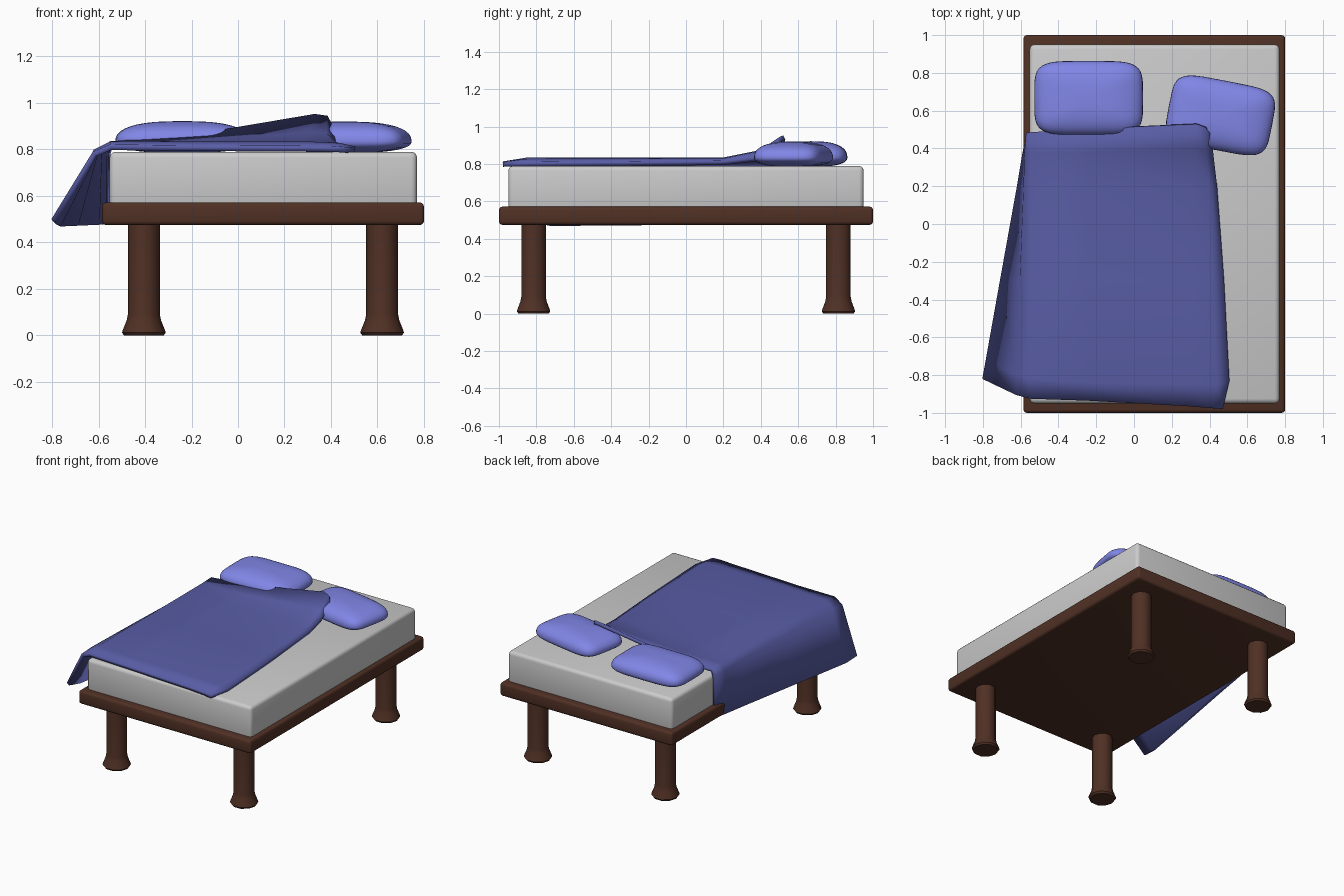
import bpy, bmesh
from math import sin, cos, pi, radians, copysign

if "Cube" in bpy.data.objects:
    bpy.data.objects.remove(bpy.data.objects["Cube"])


def material(name, rgb):
    m = bpy.data.materials.new(name)
    m.diffuse_color = (*rgb, 1)
    m.use_nodes = True
    m.node_tree.nodes["Principled BSDF"].inputs["Base Color"].default_value = m.diffuse_color
    return m


WOOD = material("dark_wood", (0.08, 0.03, 0.018))
SHEET = material("blanket_blue", (0.10, 0.11, 0.38))
PILLOW = material("pillow_blue", (0.22, 0.24, 0.80))


def finish(name, bm, mat=None, angle=40):
    mesh = bpy.data.meshes.new(name)
    bm.to_mesh(mesh)
    bm.free()
    ob = bpy.data.objects.new(name, mesh)
    bpy.context.collection.objects.link(ob)
    if mat:
        mesh.materials.append(mat)
    bpy.ops.object.select_all(action='DESELECT')
    ob.select_set(True)
    bpy.context.view_layer.objects.active = ob
    bpy.ops.object.shade_smooth_by_angle(angle=radians(angle))
    return ob


def rounded_box(name, lo, hi, bevel, mat=None):
    bm = bmesh.new()
    bmesh.ops.create_cube(bm, size=1)
    for v in bm.verts:
        v.co = [(a + b) / 2 + c * (b - a) for a, b, c in zip(lo, hi, v.co)]
    bmesh.ops.bevel(bm, geom=bm.edges[:], offset=bevel, segments=3,
                    profile=0.5, affect='EDGES')
    return finish(name, bm, mat)


def turned(name, x, y, profile, sides, mat):
    bm = bmesh.new()
    rings = [[bm.verts.new((x + r * cos(2 * pi * k / sides),
                            y + r * sin(2 * pi * k / sides), z))
              for k in range(sides)] for r, z in profile]
    for a, b in zip(rings, rings[1:]):
        for k in range(sides):
            n = (k + 1) % sides
            bm.faces.new((a[k], a[n], b[n], b[k]))
    bm.faces.new(rings[0][::-1])
    bm.faces.new(rings[-1])
    return finish(name, bm, mat)


def spow(v, e):
    return copysign(abs(v) ** e, v)


def pillow(name, loc, size, rot):
    # superellipsoid: squarish outline, domed top, flatter underside
    bm = bmesh.new()
    bmesh.ops.create_uvsphere(bm, u_segments=40, v_segments=20, radius=1)
    for v in bm.verts:
        x, y, z = v.co
        r = (x * x + y * y) ** 0.5
        cx, cy = (x / r, y / r) if r > 1e-6 else (0, 0)
        rr = r ** 0.75
        v.co = (size[0] * rr * spow(cx, 0.42), size[1] * rr * spow(cy, 0.42),
                spow(z, 0.85) * (size[2] if z > 0 else 0.05))
    ob = finish(name, bm, PILLOW, 80)
    ob.location = loc
    ob.rotation_euler[2] = radians(rot)


# bed frame and mattress
rounded_box("bed_frame", (-0.585, -1, 0.475), (0.80, 1, 0.572), 0.018, WOOD)
rounded_box("mattress", (-0.552, -0.95, 0.55), (0.77, 0.95, 0.79), 0.025)

# four turned legs with flared feet
LEG = [(0.085, 0), (0.094, 0.012), (0.090, 0.025), (0.074, 0.065),
       (0.069, 0.09), (0.069, 0.48)]
for side, x in (("left", -0.405), ("right", 0.62)):
    for end, y in (("front", -0.815), ("back", 0.815)):
        turned(f"{end}_{side}_leg", x, y, LEG, 10, WOOD)

# pillows
pillow("left_pillow", (-0.24, 0.667, 0.835), (0.288, 0.196, 0.087), 0)
pillow("right_pillow", (0.458, 0.575, 0.835), (0.278, 0.185, 0.085), -11)

# blanket: rows run from head to foot, columns from hanging edge to right edge
ROWS = [
    [(-.57, .48, .48), (-.572, .482, .79), (-.555, .485, .835), (-.25, .50, .855), (.33, .52, .953), (.385, .50, .945), (.41, .475, .90)],
    [(-.59, .38, .48), (-.58, .38, .79), (-.55, .38, .835), (-.25, .38, .838), (.31, .40, .875), (.38, .39, .87), (.42, .37, .835)],
    [(-.62, .20, .48), (-.585, .20, .80), (-.55, .20, .835), (-.25, .20, .835), (.29, .20, .835), (.40, .20, .83), (.44, .20, .818)],
    [(-.71, -.30, .48), (-.605, -.30, .80), (-.55, -.30, .835), (-.25, -.30, .835), (.29, -.30, .835), (.42, -.30, .83), (.477, -.30, .815)],
    [(-.785, -.72, .48), (-.62, -.80, .80), (-.55, -.82, .835), (-.25, -.84, .835), (.29, -.85, .835), (.44, -.85, .828), (.505, -.83, .812)],
    [(-.803, -.82, .50), (-.625, -.905, .79), (-.55, -.925, .822), (-.25, -.935, .818), (.29, -.965, .816), (.41, -.975, .815), (.47, -.98, .81)],
]
bm = bmesh.new()
grid = [[bm.verts.new(p) for p in row] for row in ROWS]
for a, b in zip(grid, grid[1:]):
    for j in range(len(a) - 1):
        bm.faces.new((a[j], b[j], b[j + 1], a[j + 1]))
blanket = finish("blanket", bm, SHEET, 60)
solid = blanket.modifiers.new("thickness", 'SOLIDIFY')
solid.thickness = 0.025
solid.offset = -1
